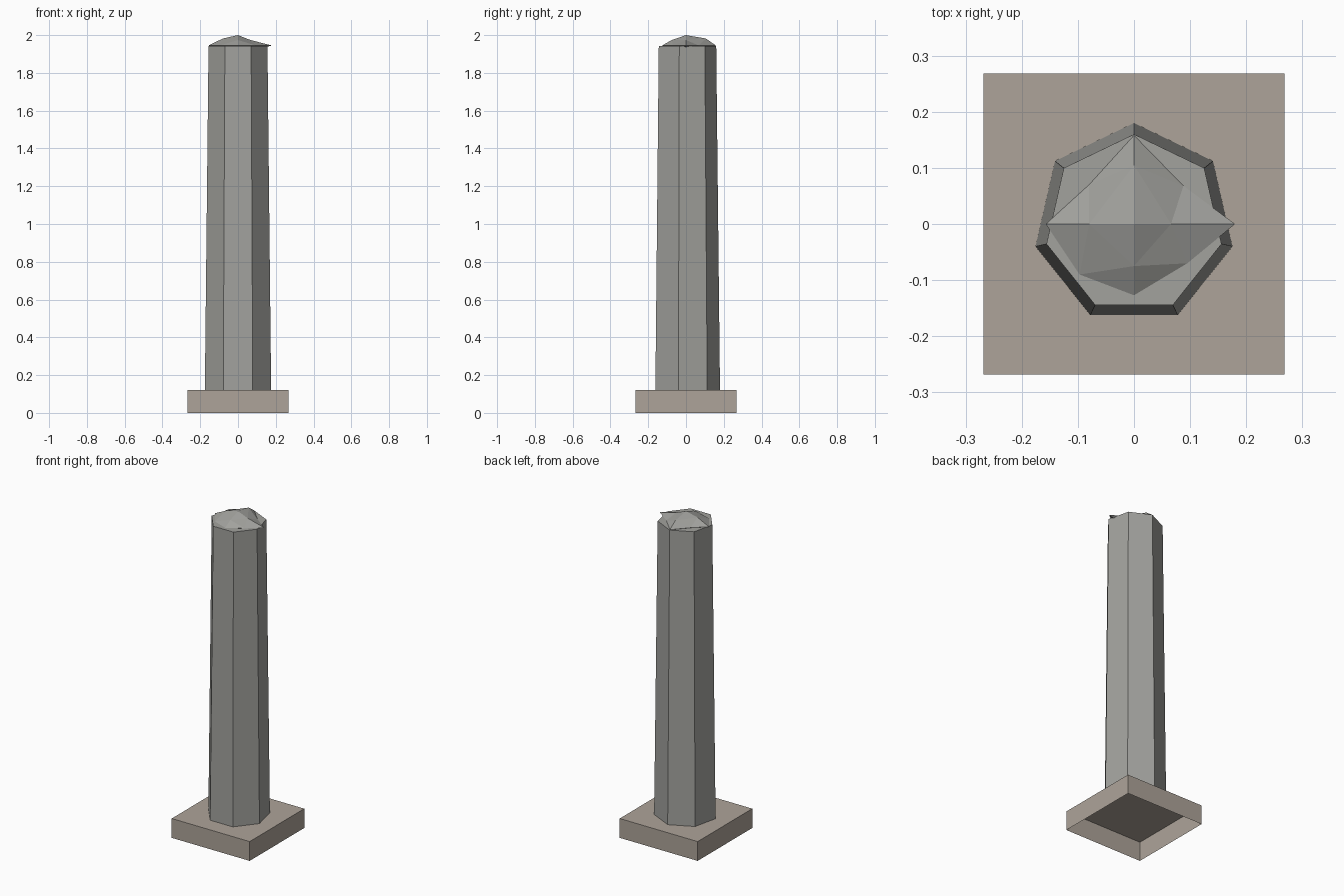
import bpy
from math import sin, cos, pi

if "Cube" in bpy.data.objects:
    bpy.data.objects.remove(bpy.data.objects["Cube"])


def material(name, rgb):
    m = bpy.data.materials.new(name)
    m.diffuse_color = (*rgb, 1)
    m.use_nodes = True
    m.node_tree.nodes["Principled BSDF"].inputs["Base Color"].default_value = m.diffuse_color
    return m


def add(name, verts, faces, mat):
    me = bpy.data.meshes.new(name)
    me.from_pydata(verts, [], faces)
    me.materials.append(mat)
    ob = bpy.data.objects.new(name, me)
    bpy.context.collection.objects.link(ob)
    return ob


stone = material("grey_stone", (0.36, 0.36, 0.34))
sand = material("tan_stone", (0.42, 0.37, 0.32))

# Square plinth, open underneath
H, T = 0.268, 0.12
corners = [(-H, -H), (H, -H), (H, H), (-H, H)]
add("plinth", [(x, y, z) for z in (0, T) for x, y in corners],
    [(i, (i + 1) % 4, (i + 1) % 4 + 4, i + 4) for i in range(4)] + [(4, 5, 6, 7)], sand)

# Tapered seven-sided shaft, one corner towards the back
N, TOP = 7, 1.943
ring = [(cos(pi / 2 + i * 2 * pi / N), sin(pi / 2 + i * 2 * pi / N)) for i in range(N)]
add("shaft", [(r * x, r * y, z) for r, z in ((0.18, T), (0.16, TOP)) for x, y in ring],
    [(i, (i + 1) % N, (i + 1) % N + N, i + N) for i in range(N)]
    + [tuple(range(N, 2 * N)), tuple(reversed(range(N)))], stone)

# Rough weathered cap: a flattened, once-divided octahedron with uneven points
Z = 1.945
equator = [(0.18, 0), (0.088, 0.068), (0, 0.158), (-0.08, 0.07),
           (-0.157, 0), (-0.097, -0.09), (0, -0.127), (0.095, -0.07)]
upper = [(0.066, 0, 1.974), (0, 0.105, 1.982), (-0.08, 0, 1.982), (0, -0.075, 1.974)]
lower = [(x, y, 2 * Z - z) for x, y, z in upper]
verts = [(x, y, Z) for x, y in equator] + upper + lower + [(0, 0, 2.0), (0, 0, 1.89)]
faces = []
for first, pole, flip in ((8, 16, False), (12, 17, True)):
    for q in range(4):
        a, m, b = 2 * q, 2 * q + 1, (2 * q + 2) % 8
        ua, ub = first + q, first + (q + 1) % 4
        for f in ((a, m, ua), (m, b, ub), (m, ub, ua), (ua, ub, pole)):
            faces.append(f[::-1] if flip else f)
add("cap", verts, faces, stone)
